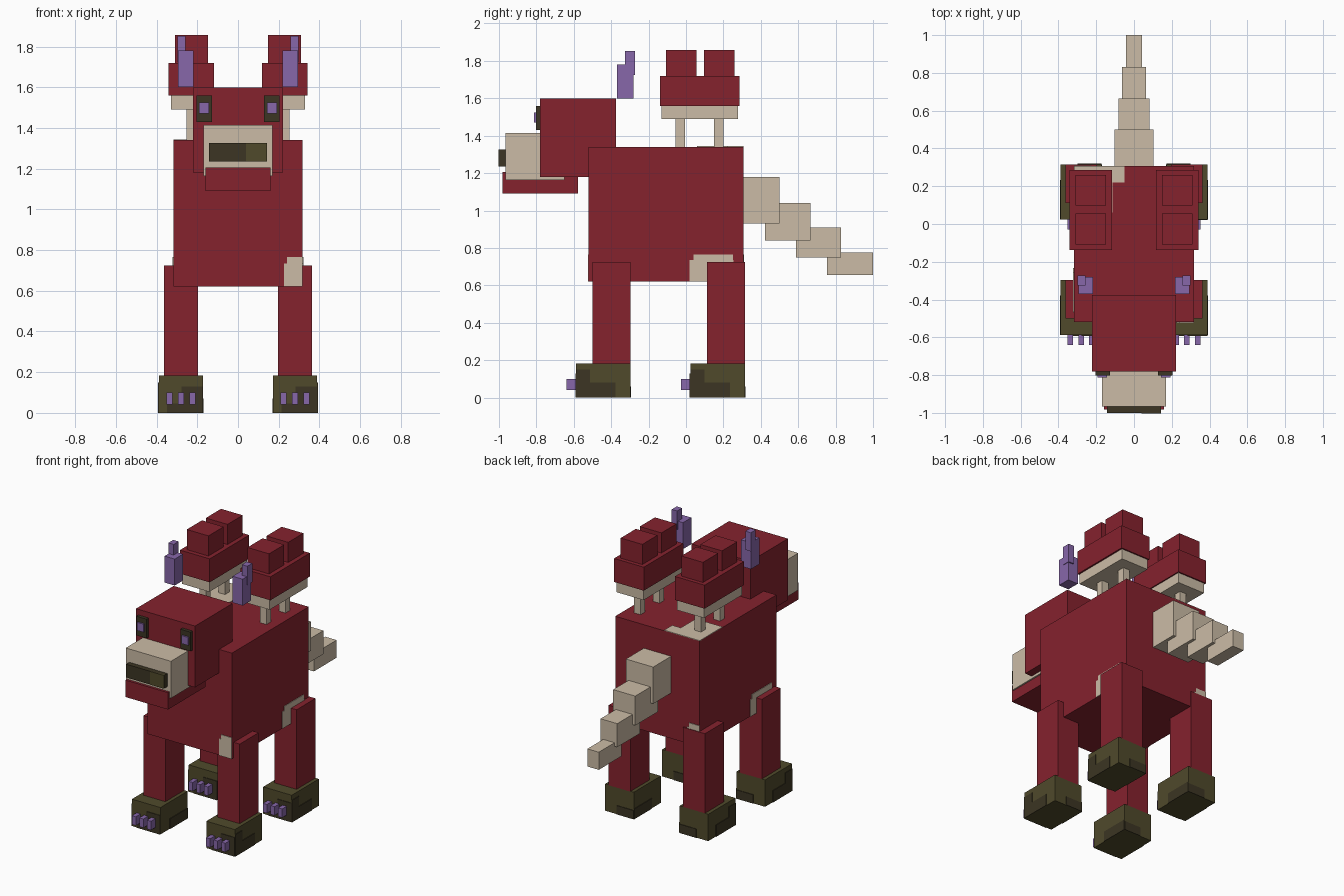
import bpy

if "Cube" in bpy.data.objects:
    bpy.data.objects.remove(bpy.data.objects["Cube"])


def material(name, rgb):
    m = bpy.data.materials.new(name)
    m.diffuse_color = (*rgb, 1)
    m.use_nodes = True
    m.node_tree.nodes["Principled BSDF"].inputs["Base Color"].default_value = m.diffuse_color
    return m


RED = material("dark_red", (0.235, 0.016, 0.027))
TAN = material("tan", (0.60, 0.50, 0.38))
OLIVE = material("olive", (0.080, 0.068, 0.024))
DARK = material("dark_olive", (0.045, 0.036, 0.017))
PURPLE = material("purple", (0.245, 0.136, 0.40))


def box(name, mat, x, y, z):
    """Box from its (min, max) ranges."""
    v = [(a, b, c) for a in x for b in y for c in z]
    f = [(0, 1, 3, 2), (4, 6, 7, 5), (0, 4, 5, 1), (2, 3, 7, 6), (0, 2, 6, 4), (1, 5, 7, 3)]
    me = bpy.data.meshes.new(name)
    me.from_pydata(v, [], f)
    me.materials.append(mat)
    ob = bpy.data.objects.new(name, me)
    bpy.context.collection.objects.link(ob)
    return ob


def pair(name, mat, x, y, z):
    """Box on the right and its mirror image on the left."""
    box(name + "_right", mat, x, y, z)
    box(name + "_left", mat, (-x[1], -x[0]), y, z)


T = 0.004  # thickness of painted plates

# Body
BX, BY, BZ = (-0.318, 0.318), (-0.52, 0.307), (0.62, 1.34)
box("body", RED, BX, BY, BZ)

# Tan blotches: front and right, repeated half a turn around the body centre
cy = sum(BY) / 2


def blotch(name, x, y, z):
    box(name + "_a", TAN, x, y, z)
    box(name + "_b", TAN, (-x[1], -x[0]), (2 * cy - y[1], 2 * cy - y[0]), z)


low, high = (0.62, 0.735), (0.735, 0.765)
front, side = (BY[0] - T, BY[0]), (BX[1], BX[1] + T)
blotch("end_blotch_low", (0.225, 0.318), front, low)
blotch("end_blotch_high", (0.24, 0.318), front, high)
blotch("side_blotch_low", side, (0.02, 0.255), low)
blotch("side_blotch_high", side, (0.04, 0.25), high)
box("back_blotch", TAN, (-0.318, -0.05), (0.22, 0.307), (1.34, 1.34 + T))
box("back_blotch_inner", TAN, (-0.318, -0.115), (0.06, 0.22), (1.34, 1.34 + T))

# Head
box("head", RED, (-0.222, 0.222), (-0.78, -0.375), (1.18, 1.598))
box("muzzle", TAN, (-0.17, 0.17), (-0.965, -0.65), (1.163, 1.415))
box("jaw", RED, (-0.16, 0.16), (-0.982, -0.577), (1.09, 1.205))
box("nose", DARK, (-0.143, 0.143), (-1.0, -0.965), (1.235, 1.325))
box("nose_spot", OLIVE, (0.04, 0.143), (-1.0 - T / 2, -0.99), (1.235, 1.325))
pair("eye", DARK, (0.127, 0.204), (-0.802, -0.78), (1.43, 1.56))
pair("pupil", PURPLE, (0.143, 0.192), (-0.812, -0.80), (1.47, 1.525))
pair("horn", PURPLE, (0.218, 0.294), (-0.37, -0.28), (1.6, 1.78))
pair("horn_tip", PURPLE, (0.257, 0.298), (-0.325, -0.272), (1.725, 1.852))

# Mushrooms on the back
for i, y in enumerate((-0.055, 0.15)):
    pair(f"mushroom_stalk_{i}", TAN, (0.203, 0.253), (y, y + 0.05), (1.34, 1.50))
for i, y in enumerate((-0.108, 0.097)):
    pair(f"mushroom_bump_{i}", RED, (0.147, 0.31), (y, y + 0.163), (1.72, 1.857))
pair("mushroom_gills", TAN, (0.125, 0.33), (-0.13, 0.278), (1.49, 1.56))
pair("mushroom_cap", RED, (0.117, 0.341), (-0.138, 0.287), (1.56, 1.72))

# Legs, feet and claws
for end, y in (("front", -0.588), ("rear", 0.024)):
    back = y + 0.291
    pair(end + "_leg", RED, (0.197, 0.363), (y + 0.088, back), (0.18, 0.725))
    pair(end + "_foot", OLIVE, (0.173, 0.388), (y, back), (0.0, 0.183))
    # dark blotches on the feet
    pair(end + "_foot_outer_low", DARK, (0.388, 0.388 + T), (y, y + 0.21), (0, 0.08))
    pair(end + "_foot_outer_high", DARK, (0.388, 0.388 + T), (y, y + 0.075), (0.08, 0.15))
    pair(end + "_foot_back", DARK, (0.173, 0.30), (back, back + T), (0, 0.06))
    pair(end + "_foot_inner", DARK, (0.173 - T, 0.173), (y + 0.1, back), (0, 0.07))
    for s, x in ((1, 0.173), (-1, -0.388)):
        tag = end + ("_right" if s > 0 else "_left")
        box(tag + "_toe_low", DARK, (x + 0.04, x + 0.215), (y - T, y), (0, 0.045))
        box(tag + "_toe_high", DARK, (x + 0.11, x + 0.215), (y - T, y), (0.045, 0.13))
    for i in range(3):
        x = 0.208 + 0.057 * i
        pair(f"{end}_claw_{i}", PURPLE, (x, x + 0.03), (y - 0.052, y), (0.04, 0.1))

# Tail, tapering in four steps
for i, (y0, y1, z0, z1) in enumerate((
        (0.307, 0.50, 0.93, 1.18), (0.422, 0.665, 0.84, 1.04),
        (0.587, 0.83, 0.75, 0.91), (0.755, 1.0, 0.655, 0.775))):
    w = 0.103 - 0.02 * i
    box(f"tail_{i}", TAN, (-w, w), (y0, y1), (z0, z1))
